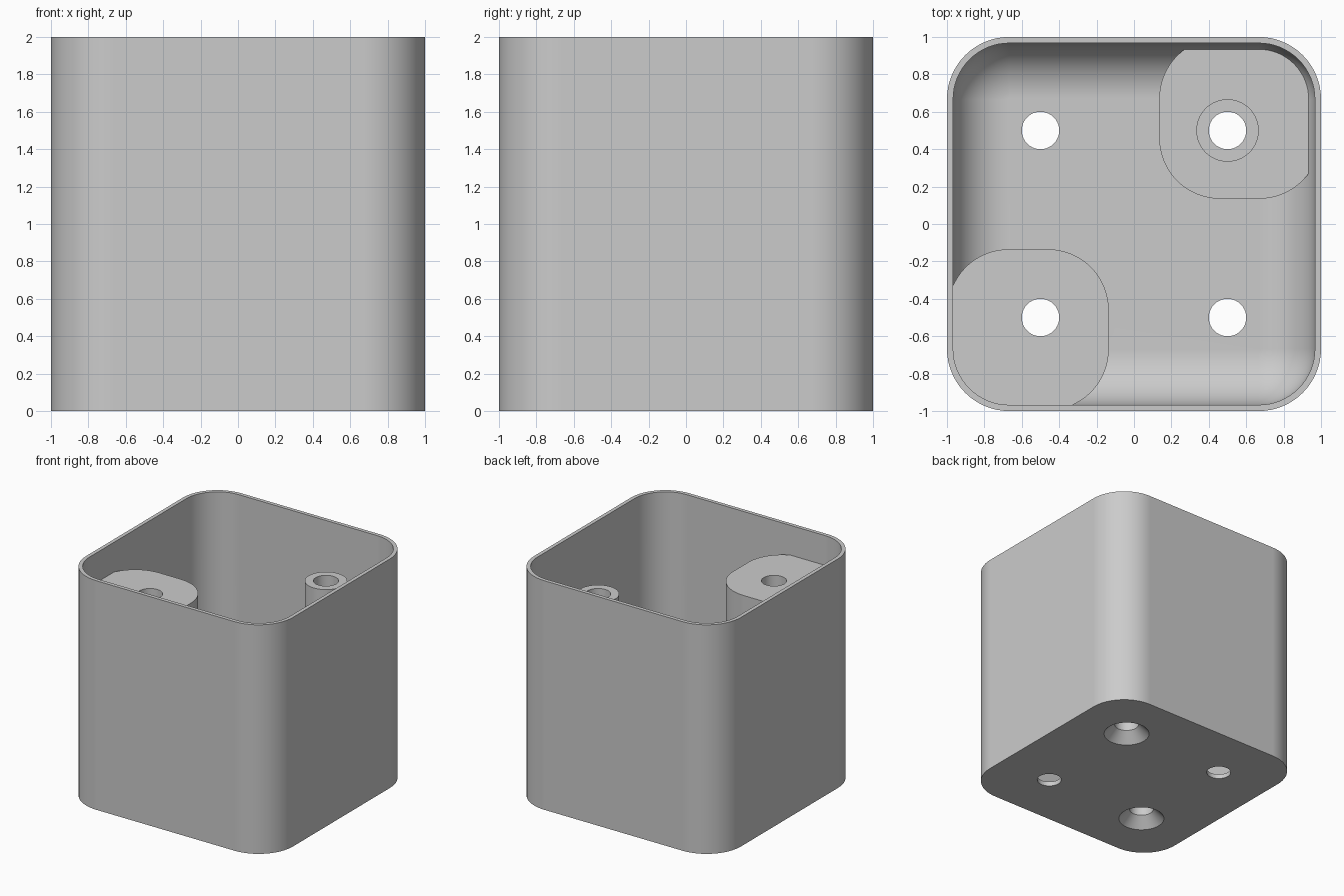
import bpy, bmesh
from math import sin, cos, pi, radians

old = bpy.data.objects.get("Cube")
if old:
    bpy.data.objects.remove(old, do_unlink=True)

# Single flat colour
grey = bpy.data.materials.new("light_grey")
grey.use_nodes = True
COLOUR = (0.6, 0.6, 0.6, 1)
grey.diffuse_color = COLOUR
grey.node_tree.nodes["Principled BSDF"].inputs["Base Color"].default_value = COLOUR

STEPS = 16            # segments per rounded corner
FLOOR = 0.04          # floor thickness
INNER, INNER_R = 0.967, 0.3
HOLE_R = 0.1
LOW_TOP, TALL_TOP = 0.2, 1.74


def rounded_ring(centre, half, r, z):
    """Rounded square outline; becomes a circle when r equals half."""
    flat = half - r
    points = []
    for corner, (sx, sy) in enumerate([(1, 1), (-1, 1), (-1, -1), (1, -1)]):
        for i in range(STEPS + 1):
            a = (corner + i / STEPS) * pi / 2
            points.append((centre[0] + sx * flat + r * cos(a),
                           centre[1] + sy * flat + r * sin(a), z))
    return points


def loft(name, centre, sections):
    """Closed solid through (half width, corner radius, height) sections."""
    bm = bmesh.new()
    rings = [[bm.verts.new(p) for p in rounded_ring(centre, *s)] for s in sections]
    for low, high in zip(rings, rings[1:]):
        for i in range(len(low)):
            j = (i + 1) % len(low)
            bm.faces.new((low[i], low[j], high[j], high[i]))
    bm.faces.new(rings[0][::-1])
    bm.faces.new(rings[-1])
    bmesh.ops.remove_doubles(bm, verts=bm.verts, dist=1e-5)
    bmesh.ops.recalc_face_normals(bm, faces=bm.faces)
    mesh = bpy.data.meshes.new(name)
    bm.to_mesh(mesh)
    bm.free()
    mesh.materials.append(grey)
    obj = bpy.data.objects.new(name, mesh)
    bpy.context.collection.objects.link(obj)
    return obj


def activate(obj):
    bpy.ops.object.select_all(action='DESELECT')
    obj.select_set(True)
    bpy.context.view_layer.objects.active = obj


def cut(obj, cutters):
    activate(obj)
    for cutter in cutters:
        mod = obj.modifiers.new("cut", 'BOOLEAN')
        mod.operation, mod.solver, mod.object = 'DIFFERENCE', 'EXACT', cutter
        bpy.ops.object.modifier_apply(modifier=mod.name)


# Outer housing, mounting blocks and standoff
housing = loft("housing", (0, 0), [(1, 0.333, 0), (1, 0.333, 2)])
tall_block = loft("tall_mount_block", (-0.565, -0.565),
                  [(0.43, 0.325, FLOOR), (0.43, 0.325, TALL_TOP)])
low_block = loft("low_mount_block", (0.565, 0.565),
                 [(0.43, 0.325, FLOOR), (0.43, 0.325, LOW_TOP)])
post = loft("standoff_post", (0.5, 0.5),
            [(0.167, 0.167, LOW_TOP), (0.167, 0.167, TALL_TOP)])

# Cavity with a filleted floor
fillet = INNER_R - 0.005
sections = []
for i in range(STEPS + 1):
    a = i / STEPS * pi / 2
    inset = fillet * (1 - sin(a))
    sections.append((INNER - inset, INNER_R - inset, FLOOR + fillet * (1 - cos(a))))
sections.append((INNER, INNER_R, 2.2))
cavity = loft("cavity_cutter", (0, 0), sections)

# Screw holes: countersunk under the blocks, plain at the other corners
holes = {}
for x in (-0.5, 0.5):
    for y in (-0.5, 0.5):
        profile = [(HOLE_R, -0.1), (HOLE_R, 2.1)]
        if x == y:
            profile = [(0.197, -0.01), (HOLE_R, 0.09), (HOLE_R, 2.1)]
        holes[x, y] = loft("hole_cutter", (x, y), [(r, r, z) for r, z in profile])

cut(housing, [cavity, *holes.values()])
cut(tall_block, [holes[-0.5, -0.5]])
cut(low_block, [holes[0.5, 0.5]])
cut(post, [holes[0.5, 0.5]])
for cutter in (cavity, *holes.values()):
    bpy.data.objects.remove(cutter, do_unlink=True)

# Smooth curves, crisp edges
for obj in (housing, tall_block, low_block, post):
    activate(obj)
    bpy.ops.object.shade_smooth_by_angle(angle=radians(30))
    mod = obj.modifiers.new("even_normals", 'WEIGHTED_NORMAL')
    mod.keep_sharp = True
